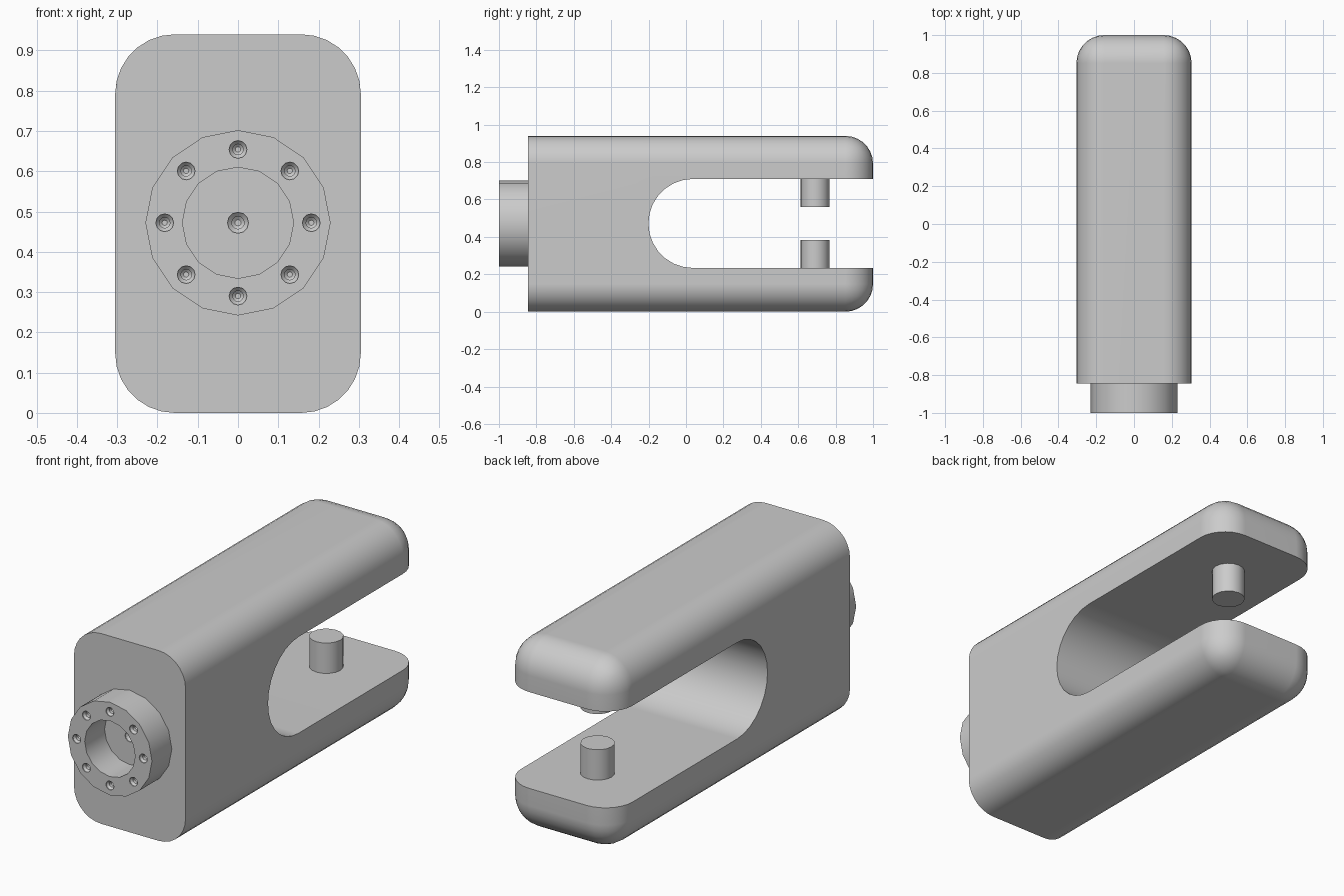
import bpy, bmesh
from math import pi, sin, cos, radians
from mathutils import Matrix

cube = bpy.data.objects.get("Cube")
if cube:
    bpy.data.objects.remove(cube, do_unlink=True)

grey = bpy.data.materials.new("plain_grey")
grey.use_nodes = True
grey.diffuse_color = (0.6, 0.6, 0.6, 1)
grey.node_tree.nodes["Principled BSDF"].inputs["Base Color"].default_value = (0.6, 0.6, 0.6, 1)

FRONT, BACK, HALF_X, HEIGHT = -0.845, 1.0, 0.305, 0.94
MID = HEIGHT / 2 + 0.002


def make(name, bm, location=(0, 0, 0)):
    bmesh.ops.recalc_face_normals(bm, faces=bm.faces[:])
    mesh = bpy.data.meshes.new(name)
    bm.to_mesh(mesh)
    bm.free()
    mesh.materials.append(grey)
    obj = bpy.data.objects.new(name, mesh)
    obj.location = location
    bpy.context.collection.objects.link(obj)
    return obj


def lathe(name, profile, location, sides=16, tilt=0):
    """Spin a closed (radius, y) profile around the y axis."""
    bm = bmesh.new()
    verts = [bm.verts.new((0, y, r)) for r, y in profile]
    edges = [bm.edges.new((a, b)) for a, b in zip(verts, verts[1:] + verts[:1])
             if a.co.z > 0 or b.co.z > 0]
    bmesh.ops.spin(bm, geom=verts + edges, cent=(0, 0, 0), axis=(0, 1, 0),
                   angle=2 * pi, steps=sides, use_merge=True)
    bmesh.ops.remove_doubles(bm, verts=bm.verts[:], dist=1e-5)
    bmesh.ops.rotate(bm, verts=bm.verts[:], matrix=Matrix.Rotation(tilt, 3, 'X'))
    return make(name, bm, location)


def activate(obj):
    bpy.ops.object.select_all(action='DESELECT')
    obj.select_set(True)
    bpy.context.view_layer.objects.active = obj


def cut(obj, cutter):
    mod = obj.modifiers.new("cut", 'BOOLEAN')
    mod.object = cutter
    mod.solver = 'EXACT'
    activate(obj)
    bpy.ops.object.modifier_apply(modifier=mod.name)
    bpy.data.objects.remove(cutter, do_unlink=True)


def smooth(obj):
    activate(obj)
    bpy.ops.object.shade_smooth_by_angle(angle=radians(32))
    obj.modifiers.new("normals", 'WEIGHTED_NORMAL').keep_sharp = True


def screw_hole(radius, location):
    """Stepped, countersunk hole going in along +y."""
    return lathe("screw_hole_cutter",
                 [(0, -0.01), (radius, -0.01), (radius, 0.004), (radius * 0.6, 0.014),
                  (radius * 0.6, 0.03), (radius * 0.3, 0.036), (0, 0.036)], location, 12)


# Body: block rounded on every edge except around the front face
bm = bmesh.new()
bmesh.ops.create_cube(bm, size=1)
for v in bm.verts:
    v.co.x *= 2 * HALF_X
    v.co.y = BACK if v.co.y > 0 else FRONT
    v.co.z = HEIGHT if v.co.z > 0 else 0
rounded = [e for e in bm.edges if any(v.co.y > 0 for v in e.verts)]
bmesh.ops.bevel(bm, geom=rounded, offset=0.148, segments=7, profile=0.5, affect='EDGES')
body = make("fork_body", bm)

# Slot: round-ended opening through the sides and out of the back
R, SLOT_Y = 0.238, 0.037
outline = [(SLOT_Y - R * sin(pi * i / 14), MID + R * cos(pi * i / 14)) for i in range(15)]
outline += [(1.2, MID - R), (1.2, MID + R)]
bm = bmesh.new()
face = bm.faces.new([bm.verts.new((-0.5, y, z)) for y, z in outline])
side = bmesh.ops.extrude_face_region(bm, geom=[face])["geom"]
bmesh.ops.translate(bm, vec=(1, 0, 0),
                    verts=[g for g in side if isinstance(g, bmesh.types.BMVert)])
cut(body, make("slot_cutter", bm))
cut(body, screw_hole(0.026, (0, FRONT, MID)))
smooth(body)

# Front collar with a ring of eight screw holes
collar = lathe("front_collar", [(0.138, -1), (0.23, -1), (0.23, FRONT + 0.01),
                                (0.138, FRONT + 0.01)], (0, 0, MID))
for i in range(8):
    a = i * pi / 4
    cut(collar, screw_hole(0.022, (0.182 * sin(a), -1, MID + 0.182 * cos(a))))
smooth(collar)

# Pins facing each other across the slot
pin = [(0, 0.01), (0.077, 0.01), (0.077, -0.15), (0, -0.15)]
smooth(lathe("upper_pin", pin, (0, 0.69, MID + R), 16, pi / 2))
smooth(lathe("lower_pin", pin, (0, 0.69, MID - R), 16, -pi / 2))
